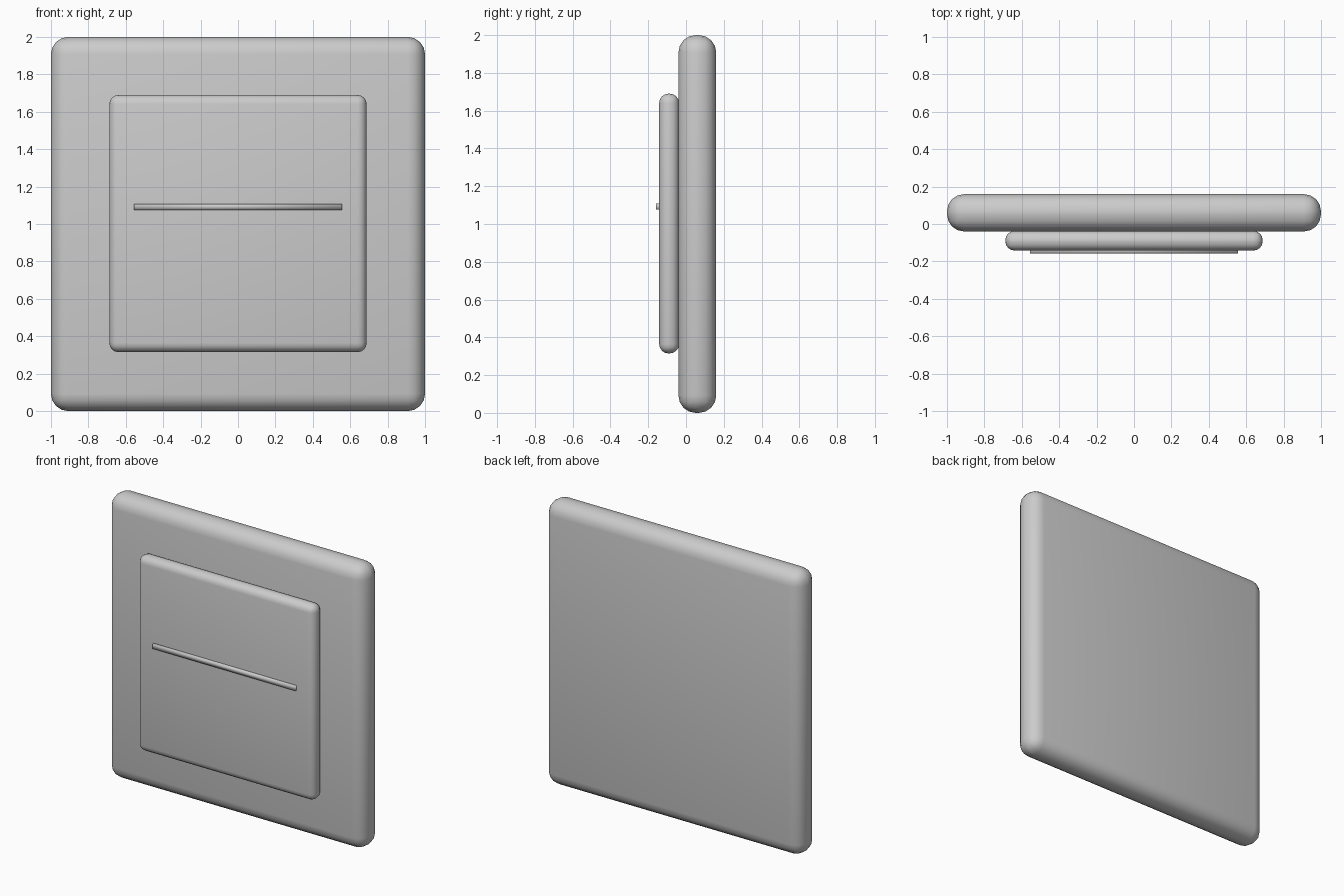
import bpy
import math

if "Cube" in bpy.data.objects:
    bpy.data.objects.remove(bpy.data.objects["Cube"])


def rounded_box(name, x, y, z, radius=0.0, segments=4):
    """Box from (min, max) ranges, with optional rounded edges."""
    bpy.ops.mesh.primitive_cube_add(
        size=1, location=[(a + b) / 2 for a, b in (x, y, z)])
    obj = bpy.context.object
    obj.name = name
    obj.scale = [b - a for a, b in (x, y, z)]
    bpy.ops.object.transform_apply(location=False, rotation=False, scale=True)
    if radius:
        bevel = obj.modifiers.new("rounded_edges", 'BEVEL')
        bevel.width = radius
        bevel.segments = segments
        bevel.limit_method = 'NONE'
        bpy.ops.object.modifier_apply(modifier=bevel.name)
        bpy.ops.object.shade_smooth_by_angle(angle=math.radians(40))
    else:
        bpy.ops.object.shade_smooth()
    return obj


# Wall plate
rounded_box("wall_plate", (-1, 1), (-0.04, 0.16), (0, 2), 0.092)

# Raised rocker panel, fully rounded rim
rounded_box("rocker_panel", (-0.688, 0.688), (-0.142, -0.037), (0.315, 1.69), 0.049)

# Thin indicator strip across the rocker
rounded_box("indicator_strip", (-0.556, 0.556), (-0.158, -0.13), (1.076, 1.108))
